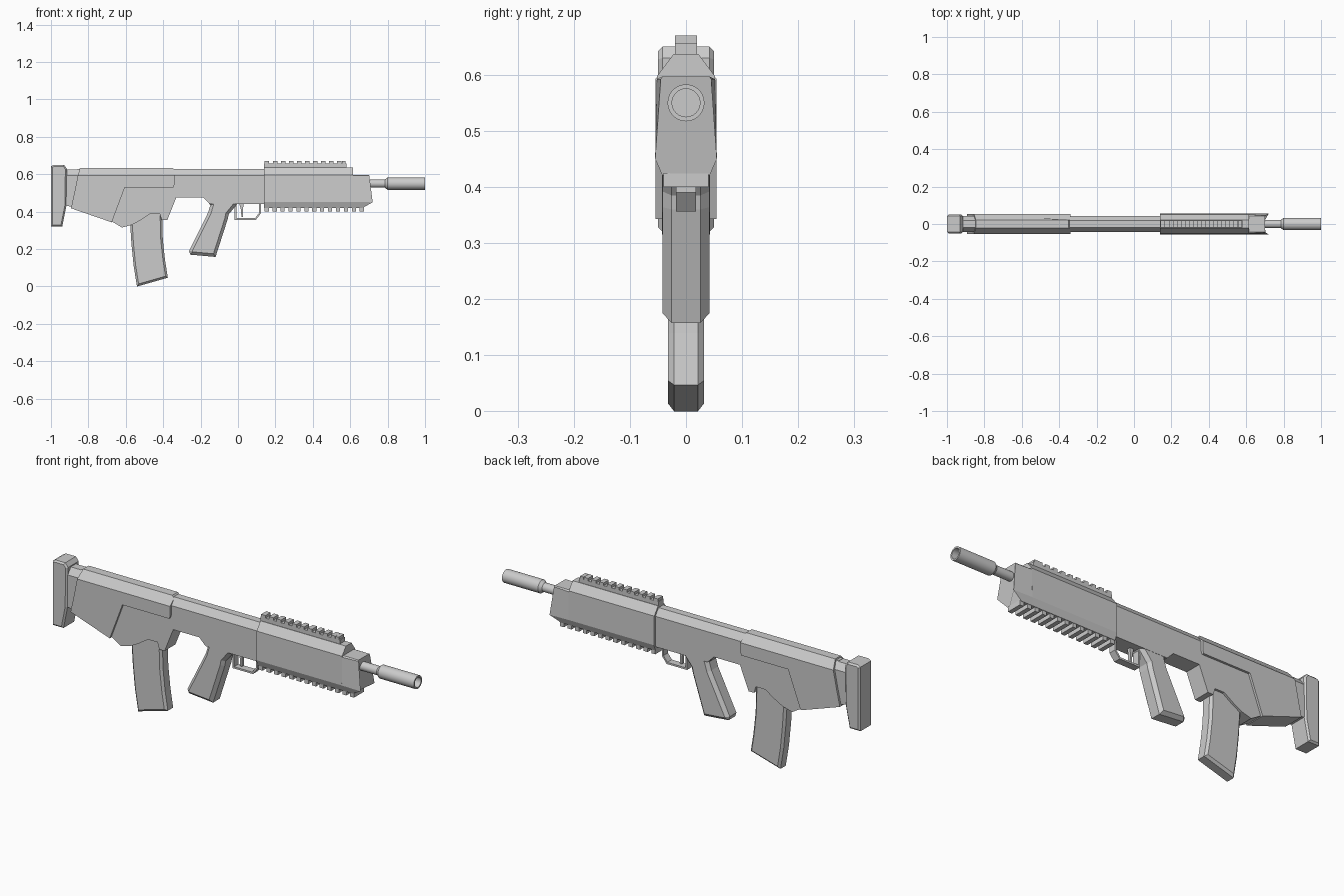
import bpy, bmesh, math

if "Cube" in bpy.data.objects:
    bpy.data.objects.remove(bpy.data.objects["Cube"])


def finish(name, bm):
    bmesh.ops.remove_doubles(bm, verts=bm.verts, dist=1e-5)
    bmesh.ops.recalc_face_normals(bm, faces=bm.faces)
    me = bpy.data.meshes.new(name)
    bm.to_mesh(me)
    bm.free()
    ob = bpy.data.objects.new(name, me)
    bpy.context.collection.objects.link(ob)
    return ob


def prism(name, pts, w, chamfer=0, ridge=None):
    """Extrude an xz profile to y = +-w; chamfer its rims, or pitch the top above ridge=(z, half width)."""
    bm = bmesh.new()
    face = bm.faces.new([bm.verts.new((x, -w, z)) for x, z in pts])
    ext = bmesh.ops.extrude_face_region(bm, geom=[face], use_keep_orig=True)
    for v in ext["geom"]:
        if isinstance(v, bmesh.types.BMVert):
            v.co.y = w
    bmesh.ops.recalc_face_normals(bm, faces=bm.faces)
    if ridge:
        z, top = ridge
        geom = bm.verts[:] + bm.edges[:] + bm.faces[:]
        bmesh.ops.bisect_plane(bm, geom=geom, plane_co=(0, 0, z), plane_no=(0, 0, 1))
        for v in bm.verts:
            if v.co.z > z + 0.01:
                v.co.y = math.copysign(top, v.co.y)
    if chamfer:
        rim = [e for e in bm.edges if e.verts[0].co.y * e.verts[1].co.y > 0]
        bmesh.ops.bevel(bm, geom=rim, offset=chamfer, segments=1, affect='EDGES', profile=0.5)
    return finish(name, bm)


def loft(name, rings):
    """Bridge half sections of (x, y, z), mirrored across y, and cap the ends."""
    bm = bmesh.new()
    loops = [[bm.verts.new(p) for p in r] + [bm.verts.new((x, -y, z)) for x, y, z in reversed(r)]
             for r in rings]
    n = len(loops[0])
    for a, b in zip(loops, loops[1:]):
        for i in range(n):
            j = (i + 1) % n
            bm.faces.new((a[i], a[j], b[j], b[i]))
    bm.faces.new(loops[0])
    bm.faces.new(loops[-1])
    return finish(name, bm)


def boxes(name, spans, w, z0, z1):
    """A row of boxes sharing width and height."""
    bm = bmesh.new()
    for x0, x1 in spans:
        vs = bmesh.ops.create_cube(bm, size=1)["verts"]
        for v in vs:
            v.co = ((x0 + x1) / 2 + v.co.x * (x1 - x0), v.co.y * 2 * w,
                    (z0 + z1) / 2 + v.co.z * (z1 - z0))
    return finish(name, bm)


def lathe(name, prof, z, n=24):
    """Revolve (x, radius) points around an axis along x."""
    bm = bmesh.new()
    vs = [bm.verts.new((x, 0, z + r)) for x, r in prof]
    es = [bm.edges.new(p) for p in zip(vs, vs[1:])]
    bmesh.ops.spin(bm, geom=vs + es, cent=(0, 0, z), axis=(1, 0, 0),
                   angle=2 * math.pi, steps=n, use_merge=True)
    ob = finish(name, bm)
    bpy.ops.object.select_all(action='DESELECT')
    ob.select_set(True)
    bpy.context.view_layer.objects.active = ob
    bpy.ops.object.shade_smooth_by_angle(angle=math.radians(30))
    return ob


# Butt pad and the neck joining it to the stock
prism("butt_pad", [(-1, .32), (-.94, .32), (-.918, .43), (-.915, .63), (-.93, .65),
                   (-.985, .65), (-1, .642)], .05, .008)
prism("butt_neck", [(-.93, .435), (-.84, .415), (-.84, .625), (-.93, .625)], .043, ridge=(.593, .02))

# Main body running from stock to handguard
prism("body", [(-.87, .43), (-.86, .41), (-.67, .345), (-.62, .315), (-.565, .33), (-.52, .355),
               (-.47, .388), (-.418, .388), (-.408, .355), (-.378, .355), (-.33, .475),
               (-.185, .475), (-.15, .44), (.15, .44), (.15, .627), (-.86, .627)],
      .043, ridge=(.593, .018))

# Raised cover over the top and rear of the stock
prism("stock_cover", [(-.345, .53), (-.34, .545), (-.34, .622), (-.35, .634), (-.845, .634),
                      (-.857, .59), (-.875, .5), (-.893, .418), (-.675, .343), (-.605, .53)],
      .054, ridge=(.593, .022))

# Curved magazine
prism("magazine", [(-.578, .36), (-.57, .23), (-.558, .11), (-.54, 0), (-.375, .047),
                   (-.39, .14), (-.402, .25), (-.406, .40), (-.578, .40)], .032, .011)

# Pistol grip
prism("grip", [(-.185, .48), (-.148, .435), (-.16, .395), (-.262, .19), (-.255, .17),
               (-.12, .158), (-.055, .36), (-.05, .385), (-.005, .44), (-.005, .48)], .042, .016)

# Trigger guard and trigger
prism("trigger_guard", [(-.018, .45), (-.018, .356), (.095, .356), (.122, .39), (.122, .45),
                        (.113, .45), (.113, .393), (.091, .365), (-.009, .365), (-.009, .45)], .018)
prism("trigger", [(.005, .45), (.016, .41), (.018, .372), (.028, .372), (.027, .41), (.03, .45)], .008)

# Handguard with stepped, slanted nose
rear = [(.042, .42), (.055, .452), (.052, .597), (.022, .637)]
loft("handguard", [[(x, y, z) for y, z in rear] for x in (.14, .615)])
loft("handguard_nose", [
    [(.61, .042, .42), (.61, .055, .452), (.61, .052, .592), (.61, .042, .597)],
    [(.665, .042, .42), (.72, .055, .45), (.702, .045, .592), (.70, .042, .597)]])

# Top rail with teeth and end block
boxes("top_rail", [(.14, .58)], .02, .625, .657)
boxes("top_rail_teeth", [(.143 + .043 * i, .167 + .043 * i) for i in range(10)] + [(.555, .574)],
      .02, .65, .67)
boxes("top_rail_end", [(.575, .615)], .021, .59, .632)

# Bottom rail teeth
boxes("bottom_rail_teeth", [(.143 + .0423 * i, .165 + .0423 * i) for i in range(13)],
      .04, .40, .425)

# Barrel with hollow muzzle
lathe("barrel", [(.69, 0), (.69, .022), (.785, .022), (.80, .033), (1, .033), (1, .025),
                 (.86, .025), (.86, 0)], .55)
